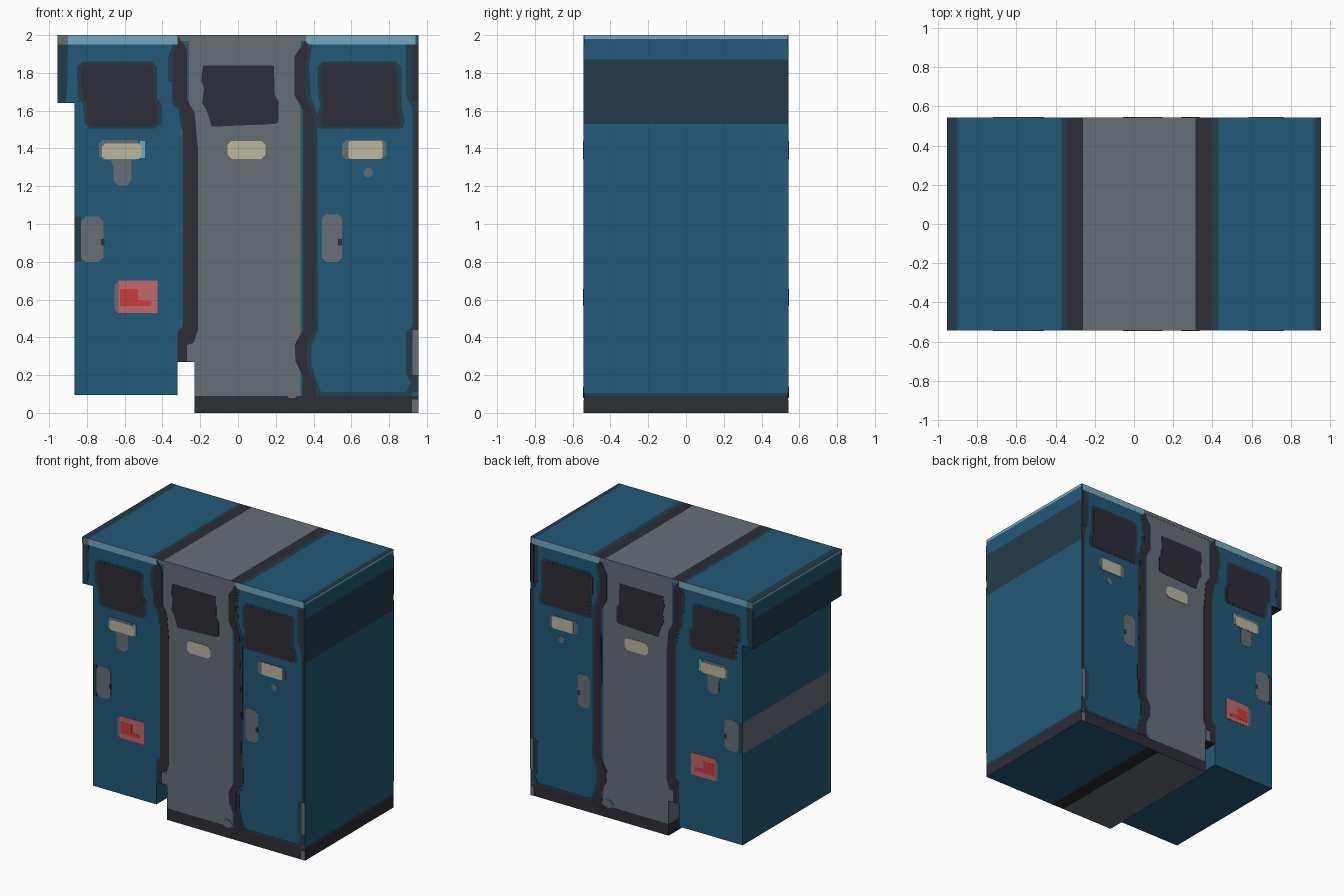
import bpy, bmesh, math
from mathutils import Vector

if "Cube" in bpy.data.objects:
    bpy.data.objects.remove(bpy.data.objects["Cube"])

D = 0.541      # half depth of the main body
STEP = 0.0014  # height of each plate layer


def lin(v):
    v /= 255
    return v / 12.92 if v <= 0.04045 else ((v + 0.055) / 1.055) ** 2.4


COLOURS = {"blue": (34, 88, 119), "grey": (101, 110, 118), "black": (45, 45, 54),
           "dark_teal": (36, 59, 73), "light_blue": (117, 167, 190),
           "cream": (188, 183, 160), "pink": (192, 103, 107), "red": (204, 60, 60)}
MATS, INDEX = {}, {}
for i, (name, rgb) in enumerate(COLOURS.items()):
    m = bpy.data.materials.new(name)
    m.diffuse_color = (*[lin(c) for c in rgb], 1)
    m.use_nodes = True
    m.node_tree.nodes["Principled BSDF"].inputs["Base Color"].default_value = m.diffuse_color
    MATS[name], INDEX[name] = m, i


def finish(name, bm, mats):
    bmesh.ops.recalc_face_normals(bm, faces=bm.faces)
    me = bpy.data.meshes.new(name)
    bm.to_mesh(me)
    bm.free()
    for m in mats:
        me.materials.append(MATS[m])
    ob = bpy.data.objects.new(name, me)
    bpy.context.collection.objects.link(ob)
    return ob


def prism(bm, pts, y0, y1):
    f = bm.faces.new([bm.verts.new((x, y0, z)) for x, z in pts])
    r = bmesh.ops.extrude_face_region(bm, geom=[f], use_keep_orig=True)
    vs = [g for g in r["geom"] if isinstance(g, bmesh.types.BMVert)]
    bmesh.ops.translate(bm, verts=vs, vec=(0, y1 - y0, 0))


def plate(name, colour, layer, pts):
    """Thin shaped plate on the front, repeated on the back."""
    bm = bmesh.new()
    for s in (-1, 1):
        prism(bm, pts, s * D, s * (D + STEP * layer))
    return finish(name, bm, [colour])


def box(x0, x1, z0, z1, c=0.0):
    """Rectangle outline with optional chamfered corners."""
    if not c:
        return [(x0, z0), (x1, z0), (x1, z1), (x0, z1)]
    return [(x0 + c, z0), (x1 - c, z0), (x1, z0 + c), (x1, z1 - c),
            (x1 - c, z1), (x0 + c, z1), (x0, z1 - c), (x0, z0 + c)]


# Main body: stepped silhouette pulled through the full depth
bm = bmesh.new()
prism(bm, [(-.32, .095), (-.32, .27), (-.23, .27), (-.23, 0), (.955, 0), (.955, 2),
           (-.955, 2), (-.955, 1.64), (-.865, 1.64), (-.865, .095)], -D, D)
for axis, cuts in ((2, (.09, .105, .8, 1.04, 1.53, 1.87, 1.98)),
                   (0, (-.9, -.37, -.345, -.26, .22, .315, .33, .395, .43, .92))):
    n = Vector((0, 0, 0))
    n[axis] = 1
    for c in cuts:
        bmesh.ops.bisect_plane(bm, geom=bm.verts[:] + bm.edges[:] + bm.faces[:],
                               plane_co=n * c, plane_no=n)
bmesh.ops.recalc_face_normals(bm, faces=bm.faces)


def band(v, table):
    return next(col for limit, col in table if v < limit)


TOP = [(-.9, "dark_teal"), (-.37, "blue"), (-.345, "dark_teal"), (-.26, "black"), (.315, "grey"),
       (.395, "black"), (.43, "dark_teal"), (.92, "blue"), (9, "dark_teal")]
RIGHT = [(.09, "black"), (.105, "dark_teal"), (1.53, "blue"), (1.87, "dark_teal"),
         (1.98, "blue"), (9, "light_blue")]
LEFT = [(.8, "blue"), (1.04, "grey"), (1.64, "blue"), (1.87, "dark_teal"),
        (1.98, "blue"), (9, "light_blue")]
UNDER = [(-.32, "blue"), (.22, "grey"), (.33, "black"), (9, "blue")]
for f in bm.faces:
    c, n = f.calc_center_median(), f.normal
    if n.z > .5:
        col = band(c.x, TOP)
    elif n.z < -.5:
        col = "black" if c.z > .2 else band(c.x, UNDER)
    elif n.x > .5:
        col = band(c.z, RIGHT) if c.x > 0 else "blue"
    elif n.x < -.5:
        col = band(c.z, LEFT) if c.x < -.5 else ("black" if c.z < .09 else "grey")
    elif c.z < .09 and c.x > -.23:
        col = "black"
    else:
        col = "grey" if -.26 < c.x < .33 else "blue"
    f.material_index = INDEX[col]
finish("body", bm, list(COLOURS))

# Dark pillars between the doors, each with a teal trim behind it
LP_IN = [(-.32, 2), (-.27, 1.92), (-.27, 1.66), (-.23, 1.59), (-.212, 1.4), (-.212, .44),
         (-.235, .37), (-.27, .36), (-.27, .27)]
LP_OUT = [(-.32, .27), (-.32, .43), (-.29, .46), (-.29, 1.55), (-.31, 1.63), (-.345, 1.66),
          (-.345, 1.9), (-.32, 1.95)]
plate("left_pillar", "black", 2, LP_IN + LP_OUT)
plate("left_pillar_trim", "dark_teal", 1,
      [(-.28, 1.95), (-.28, 1.5), (-.3, 1.5), (-.315, 1.6), (-.35, 1.64),
       (-.35, 1.75), (-.37, 1.76), (-.37, 1.88), (-.345, 1.95)])
plate("pillar_foot", "grey", 2, box(-.27, -.23, .27, .36))
RP_IN = [(.355, 1.97), (.3, 1.89), (.3, 1.68), (.345, 1.6), (.35, .45), (.3, .36),
         (.305, .27), (.345, .19), (.34, .09)]
RP_OUT = [(.42, .09), (.4, .16), (.365, .24), (.365, .37), (.405, .44), (.41, .9),
          (.395, 1.58), (.36, 1.68), (.355, 1.85), (.375, 1.95)]
plate("right_pillar", "black", 2, RP_IN + RP_OUT)
plate("right_pillar_trim", "dark_teal", 1,
      [(.345, 1.95)] + [(.34, .09), (.44, .11), (.415, .17), (.39, .25), (.39, .36), (.425, .44),
      (.42, 1.0), (.42, 1.58), (.385, 1.68), (.375, 1.85), (.395, 1.95)])
plate("centre_foot", "grey", 3, box(.24, .335, .08, .14, .03))

# Top edge trim, right and left edge strips, bottom edge
plate("left_top_trim", "light_blue", 1, box(-.9, -.32, 1.95, 2))
plate("right_top_trim", "light_blue", 1, box(.36, .94, 1.95, 2))
plate("centre_top", "grey", 1, box(-.32, .36, 1.97, 2))
plate("left_top_corner", "grey", 2, box(-.955, -.9, 1.95, 2))
plate("left_edge_strip", "dark_teal", 1, [(-.955, 1.64), (-.915, 1.64), (-.905, 1.69),
                                          (-.9, 1.95), (-.955, 1.95)])
plate("right_edge_strip", "dark_teal", 1, [
    (.89, .11), (.955, .11), (.955, 1.95), (.89, 1.95), (.89, 1.68), (.925, 1.6),
    (.925, .46), (.89, .43), (.89, .21), (.915, .16)])
plate("right_edge_corner", "black", 2, box(.925, .955, 1.65, 1.95))
plate("right_edge_line", "black", 2, box(.94, .955, .44, 1.6))
plate("right_edge_patch", "grey", 2, box(.925, .955, .2, .44))
plate("right_base_corner", "grey", 1, box(.922, .955, 0, .07))
plate("right_door_base_trim", "dark_teal", 1, box(.42, .92, .09, .11))

# Windows, with teal surrounds on the two doors
plate("left_window", "black", 2, [
    (-.77, 1.515), (-.45, 1.515), (-.43, 1.54), (-.43, 1.62), (-.45, 1.67), (-.45, 1.82),
    (-.47, 1.845), (-.81, 1.845), (-.832, 1.82), (-.825, 1.68), (-.8, 1.63), (-.79, 1.53)])
plate("left_window_frame", "dark_teal", 1, [
    (-.79, 1.505), (-.44, 1.505), (-.405, 1.53), (-.405, 1.63), (-.43, 1.67), (-.43, 1.83),
    (-.455, 1.86), (-.82, 1.86), (-.852, 1.83), (-.85, 1.67), (-.82, 1.63), (-.81, 1.53)])
plate("centre_window", "black", 2, [
    (-.14, 1.515), (.2, 1.53), (.215, 1.54), (.215, 1.65), (.195, 1.68), (.19, 1.84),
    (-.185, 1.84), (-.195, 1.76), (-.18, 1.72), (-.19, 1.64), (-.165, 1.6)])
plate("right_window", "black", 2, [
    (.46, 1.515), (.85, 1.515), (.86, 1.55), (.84, 1.62), (.84, 1.82), (.82, 1.845),
    (.46, 1.845), (.44, 1.82), (.44, 1.7), (.455, 1.64), (.44, 1.54)])
plate("right_window_frame", "dark_teal", 1, [
    (.43, 1.505), (.87, 1.505), (.885, 1.54), (.865, 1.63), (.865, 1.83), (.84, 1.86),
    (.45, 1.86), (.42, 1.83), (.42, 1.7), (.435, 1.63), (.41, 1.54)])

# Cream labels with grey backing
plate("left_label", "cream", 3, box(-.72, -.51, 1.345, 1.425, .015))
plate("left_label_back", "grey", 2, box(-.735, -.52, 1.34, 1.445, .02))
plate("left_label_tab", "light_blue", 2, box(-.52, -.493, 1.35, 1.44))
plate("centre_label", "cream", 3, box(-.055, .145, 1.345, 1.44, .02))
plate("right_label", "cream", 3, box(.585, .765, 1.345, 1.44, .01))
plate("right_label_back", "grey", 2, box(.55, .785, 1.345, 1.445, .02))

# Knobs and handles
plate("left_knob", "grey", 1, [(-.635, 1.205), (-.585, 1.205), (-.565, 1.23), (-.565, 1.345),
                               (-.675, 1.345), (-.66, 1.3), (-.66, 1.23)])
plate("right_knob", "grey", 1, [(.69 + .026 * math.cos(a * math.pi / 4),
                                 1.272 + .026 * math.sin(a * math.pi / 4)) for a in range(8)])
plate("left_handle", "grey", 1, box(-.832, -.712, .8, 1.04, .025))
plate("left_handle_edge", "dark_teal", 1, box(-.865, -.832, .8, 1.04))
plate("right_handle", "grey", 1, box(.445, .55, .8, 1.05, .02))
for side, x in (("left", -.716), ("right", .54)):
    plate(side + "_handle_slot", "black", 2, box(x - .01, x + .01, .885, .92))

# Red panel on the left door
plate("red_panel_back", "grey", 1, box(-.655, -.425, .53, .695, .02))
plate("red_panel", "pink", 2, box(-.632, -.425, .53, .7))
plate("red_panel_mark", "red", 3, [(-.625, .565), (-.46, .565), (-.46, .59), (-.53, .595),
                                   (-.53, .655), (-.625, .655)])
